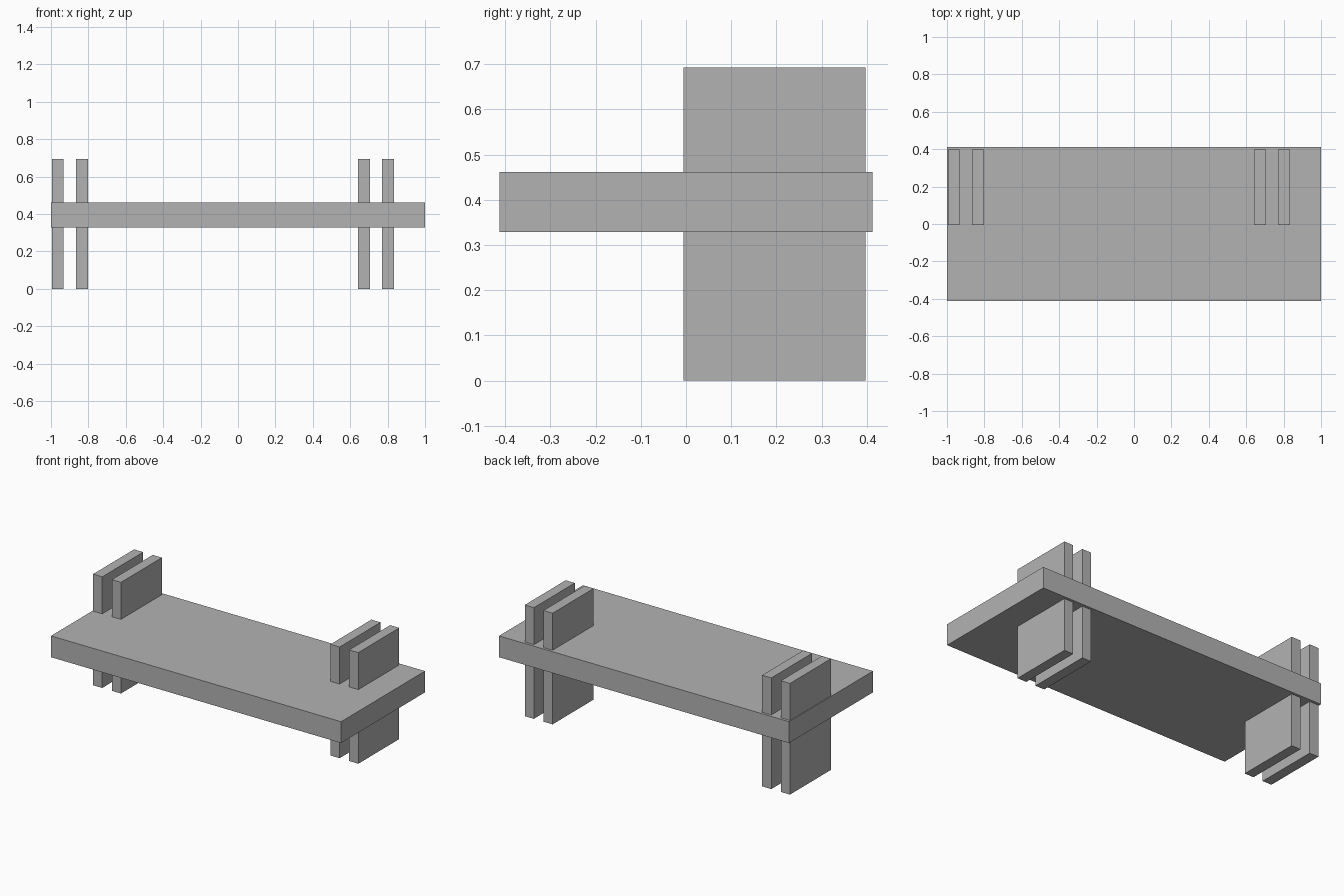
import bpy

if "Cube" in bpy.data.objects:
    bpy.data.objects.remove(bpy.data.objects["Cube"], do_unlink=True)

# Single plain grey
grey = bpy.data.materials.new("plain_grey")
grey.use_nodes = True
colour = (0.45, 0.45, 0.45, 1.0)
grey.diffuse_color = colour
grey.node_tree.nodes["Principled BSDF"].inputs["Base Color"].default_value = colour


def box(name, low, high):
    """Axis-aligned box between two corners."""
    centre = [(a + b) / 2 for a, b in zip(low, high)]
    bpy.ops.mesh.primitive_cube_add(size=1, location=centre)
    obj = bpy.context.object
    obj.name = name
    obj.scale = [b - a for a, b in zip(low, high)]
    bpy.ops.object.transform_apply(location=False, rotation=False, scale=True)
    obj.data.materials.append(grey)
    return obj


# Wide horizontal board
box("board", (-1, -0.413, 0.329), (1, 0.413, 0.462))

# Two pairs of upright plates passing through the board
plate_width = 0.063
pair_spacing = 0.129
for side, start in (("right", -0.995), ("left", 0.642)):
    for position, x in (("first", start), ("second", start + pair_spacing)):
        box(f"{side}_{position}_upright",
            (x, -0.006, 0), (x + plate_width, 0.397, 0.693))
